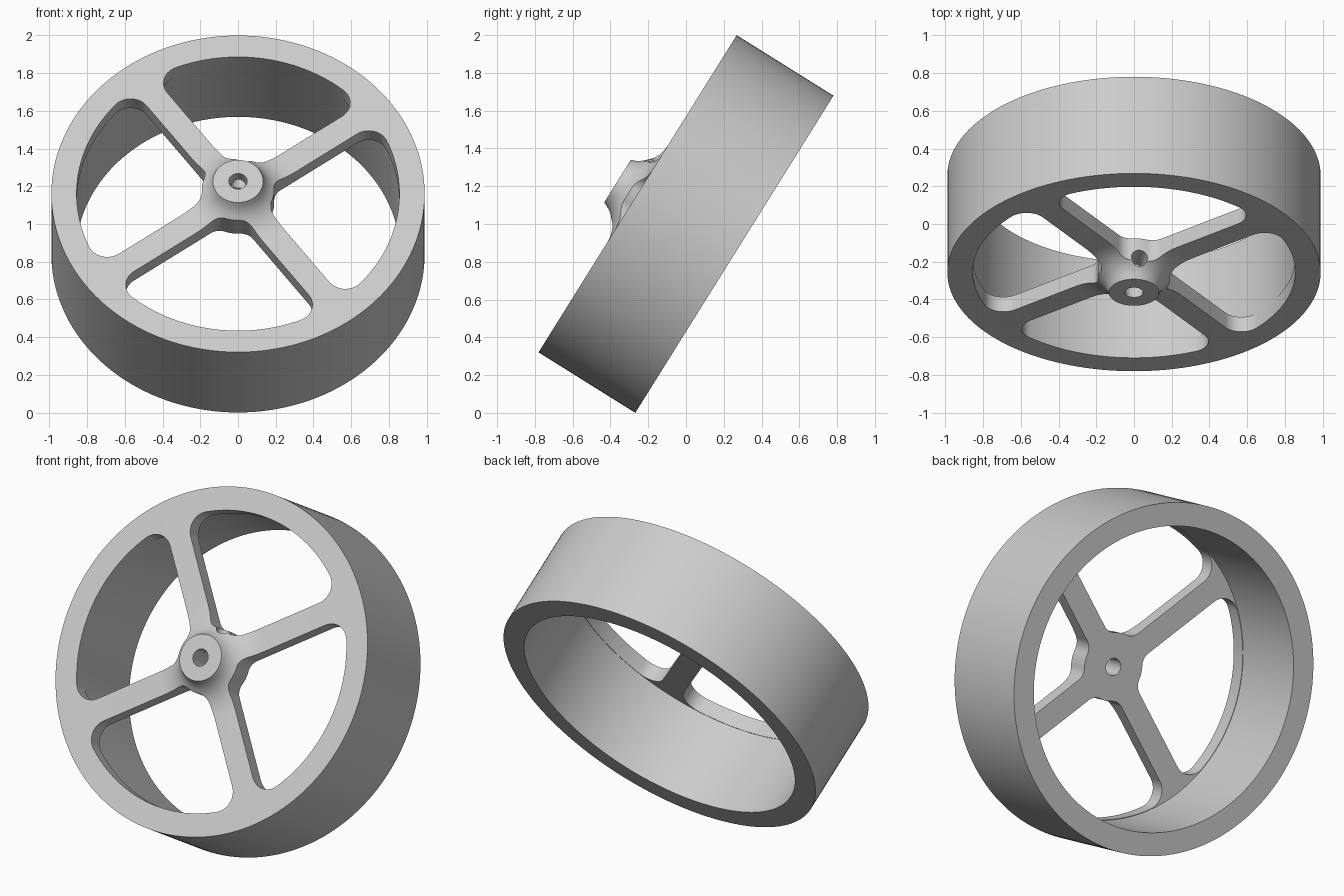
import bpy, bmesh
from math import sin, cos, radians, atan2, sqrt, pi

if "Cube" in bpy.data.objects:
    bpy.data.objects.remove(bpy.data.objects["Cube"])

FRONT, PLATE_BACK, R, BORE = 0.302, 0.21, 0.99, 0.859


def make_object(name, bm):
    bmesh.ops.recalc_face_normals(bm, faces=bm.faces)
    me = bpy.data.meshes.new(name)
    bm.to_mesh(me)
    bm.free()
    ob = bpy.data.objects.new(name, me)
    bpy.context.collection.objects.link(ob)
    return ob


def lathe(name, profile, segs=144):
    bm = bmesh.new()
    rings = [[bm.verts.new((r * cos(2 * pi * i / segs), r * sin(2 * pi * i / segs), z))
              for i in range(segs)] for r, z in profile]
    for a, b in zip(rings, rings[1:] + rings[:1]):
        for i in range(segs):
            j = (i + 1) % segs
            bm.faces.new((a[i], a[j], b[j], b[i]))
    return make_object(name, bm)


def prism(name, outline, z0, z1):
    bm = bmesh.new()
    face = bm.faces.new([bm.verts.new((x, y, z0)) for x, y in outline])
    ext = bmesh.ops.extrude_face_region(bm, geom=[face])
    bmesh.ops.translate(bm, vec=(0, 0, z1 - z0),
                        verts=[v for v in ext["geom"] if isinstance(v, bmesh.types.BMVert)])
    return make_object(name, bm)


def arc(cx, cy, r, a0, a1, n):
    return [(cx + r * cos(a0 + (a1 - a0) * i / n), cy + r * sin(a0 + (a1 - a0) * i / n))
            for i in range(n + 1)]


def window_outline(h=0.068, r1=0.192, r2=0.856, g=0.08, f=0.105):
    # half of a filleted opening between two spokes, then mirrored about 45 degrees
    gx, gy = h + g, sqrt((r1 + g) ** 2 - (h + g) ** 2)
    fx, fy = h + f, sqrt((r2 - f) ** 2 - (h + f) ** 2)
    ag, af = atan2(gy, gx), atan2(fy, fx)
    half = arc(0, 0, r1, pi / 4, ag, 4)
    half += arc(gx, gy, g, ag + pi, pi, 8)[1:]
    half += arc(fx, fy, f, pi, af, 14)
    half += arc(0, 0, r2, af, pi / 4, 12)[1:]
    return half + [(y, x) for x, y in reversed(half)][1:-1]


def cut(target, cutter):
    mod = target.modifiers.new("cut", "BOOLEAN")
    mod.operation, mod.solver, mod.object = "DIFFERENCE", "EXACT", cutter
    bpy.context.view_layer.objects.active = target
    bpy.ops.object.modifier_apply(modifier=mod.name)
    bpy.data.objects.remove(cutter)


# wheel body: bored boss, flared hub, front plate and deep rim
flare = [(0.133, 0.428), (0.143, 0.403), (0.156, 0.381), (0.173, 0.361), (0.195, 0.342),
         (0.222, 0.326), (0.255, 0.313), (0.292, 0.305), (0.33, FRONT)]
wheel = lathe("wheel", [(0.049, 0.428)] + flare + [
    (R, FRONT), (R, -FRONT), (BORE, -FRONT), (BORE, PLATE_BACK), (0.049, PLATE_BACK)])

# openings that leave four spokes
for k in range(4):
    cutter = prism("window_cutter", window_outline(), 0.1, 0.6)
    cutter.rotation_euler.z = radians(36 + 90 * k)
    bpy.context.view_layer.update()
    cut(wheel, cutter)

# radial set screw hole in the hub
screw = prism("screw_cutter", arc(0, 0, 0.043, 0, 2 * pi * 31 / 32, 31), 0.0, 0.4)
screw.location.z = 0.325
screw.rotation_euler = (0, pi / 2, radians(81))
bpy.context.view_layer.update()
cut(wheel, screw)

# tilt the wheel back and stand it on the ground
wheel.location.z = 1.0
wheel.rotation_euler.x = radians(58)
bpy.ops.object.select_all(action="DESELECT")
wheel.select_set(True)
bpy.context.view_layer.objects.active = wheel
bpy.ops.object.shade_smooth_by_angle(angle=radians(30))
